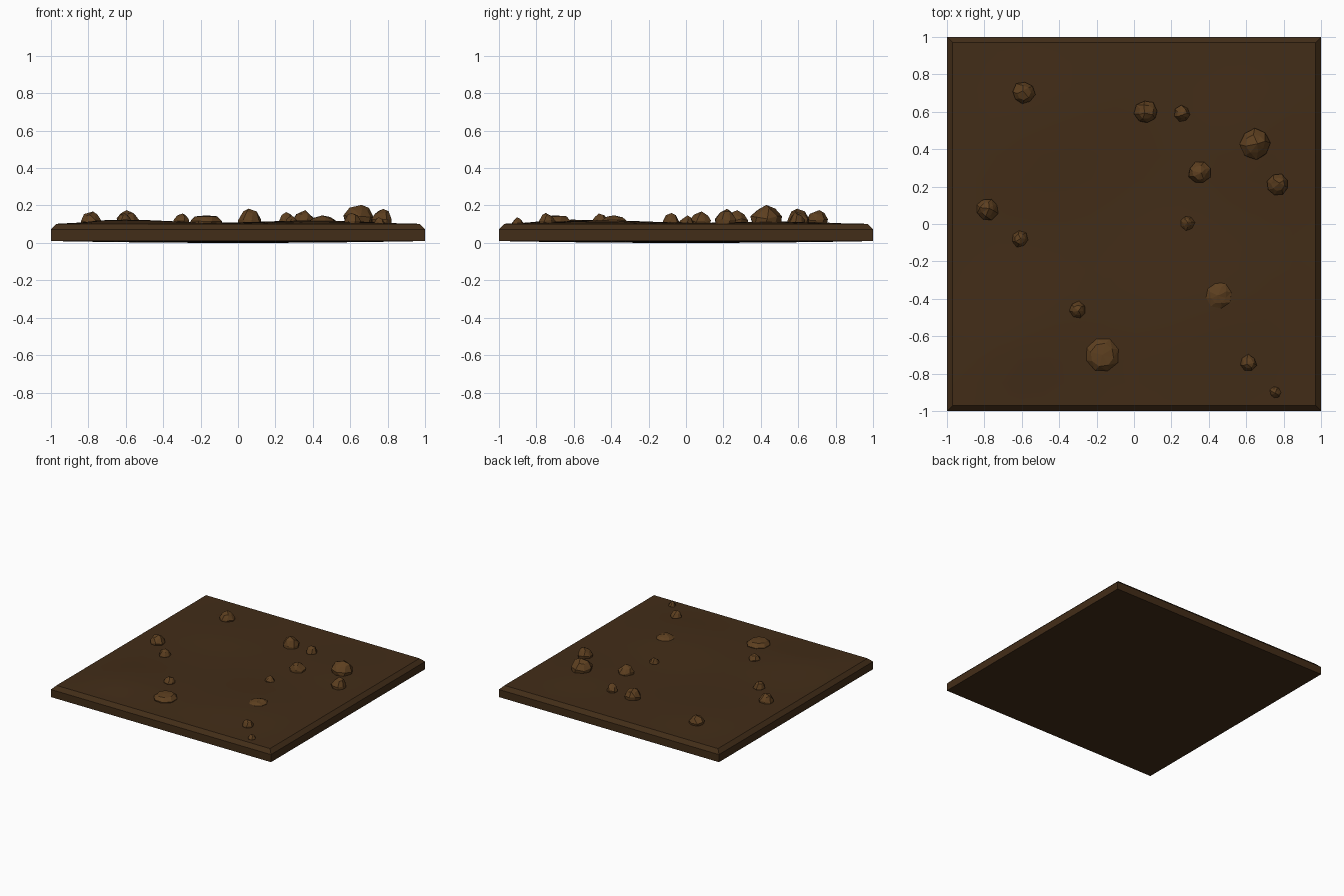
import bpy, bmesh, math, random

if "Cube" in bpy.data.objects:
    bpy.data.objects.remove(bpy.data.objects["Cube"])

random.seed(7)


def material(name, color):
    m = bpy.data.materials.new(name)
    m.diffuse_color = (*color, 1)
    m.use_nodes = True
    m.node_tree.nodes["Principled BSDF"].inputs["Base Color"].default_value = m.diffuse_color
    return m


def finish(bm, name, mat):
    bmesh.ops.recalc_face_normals(bm, faces=bm.faces[:])
    me = bpy.data.meshes.new(name)
    bm.to_mesh(me)
    bm.free()
    me.materials.append(mat)
    ob = bpy.data.objects.new(name, me)
    bpy.context.collection.objects.link(ob)
    return ob


soil = material("soil", (0.055, 0.026, 0.009))
stone = material("clod", (0.11, 0.05, 0.014))

# Gentle mounds on the soil surface: x, y, height, spread
MOUNDS = [(-0.6, -0.6, 0.022, 0.35), (0.4, -0.45, 0.018, 0.4),
          (0.6, 0.45, 0.012, 0.3), (-0.55, 0.5, 0.012, 0.35),
          (0.0, 0.15, -0.004, 0.3)]


def ground_z(x, y):
    edge = min(1, (0.97 - max(abs(x), abs(y))) / 0.25)
    return 0.102 + edge * sum(
        h * math.exp(-((x - a) ** 2 + (y - b) ** 2) / s ** 2) for a, b, h, s in MOUNDS)


# Soil slab: uneven top, chamfered rim, straight sides, slightly sagging bottom
N = 16
bm = bmesh.new()
bmesh.ops.create_grid(bm, x_segments=N, y_segments=N, size=0.97)
for v in bm.verts:
    v.co.z = ground_z(v.co.x, v.co.y)
for scale, z in ((1 / 0.97, 0.072), (1, 0.01)):
    rim = [e for e in bm.edges if e.is_boundary]
    new = bmesh.ops.extrude_edge_only(bm, edges=rim)["geom"]
    for v in new:
        if isinstance(v, bmesh.types.BMVert):
            v.co.x *= scale
            v.co.y *= scale
            v.co.z = z
bottom = bmesh.ops.create_grid(bm, x_segments=N, y_segments=N, size=1)["verts"]
for v in bottom:
    v.co.z = 0.01 * (1 - (1 - v.co.x ** 2) * (1 - v.co.y ** 2))
bmesh.ops.remove_doubles(bm, verts=bm.verts[:], dist=0.001)
slab = finish(bm, "soil_slab", soil)
slab.data.shade_smooth()
bpy.context.view_layer.objects.active = slab
slab.select_set(True)
bpy.ops.object.shade_smooth_by_angle(angle=math.radians(25))


# Faceted clod: jittered rings closed by an off-centre peak
def clod(i, x, y, r, top):
    base = ground_z(x, y) - 0.02
    flat = r > 1.7 * (top - 0.1)
    rings = ((0.88, 0.0), (1.0, 0.45), (0.68, 0.9)) if flat else \
            ((0.9, 0.0), (1.0, 0.4), (0.62, 0.78))
    sides = 8 if r > 0.05 else 7
    jit = 0.03 if flat else 0.09
    turn = random.uniform(0, math.tau)
    bm = bmesh.new()
    loops = []
    for k, (s, t) in enumerate(rings):
        loop = []
        for j in range(sides):
            a = turn + (j + 0.25 * k) * math.tau / sides
            q = r * s * (1 + random.uniform(-jit, jit))
            z = base + (top - base) * (t + random.uniform(-jit, jit) * (k > 0))
            loop.append(bm.verts.new((x + q * math.cos(a), y + q * math.sin(a), z)))
        loops.append(loop)
    off = 0 if flat else 0.2 * r
    peak = bm.verts.new((x + random.uniform(-off, off), y + random.uniform(-off, off), top))
    bm.faces.new(loops[0])
    for j in range(sides):
        n = (j + 1) % sides
        for lo, hi in zip(loops, loops[1:]):
            bm.faces.new((lo[j], lo[n], hi[j]))
            bm.faces.new((lo[n], hi[n], hi[j]))
        bm.faces.new((loops[-1][j], loops[-1][n], peak))
    finish(bm, f"clod_{i:02d}", stone)


# Scattered clods: x, y, radius, top height
CLODS = [(-0.59, 0.70, 0.06, 0.175), (0.065, 0.60, 0.063, 0.183), (0.258, 0.59, 0.044, 0.165),
         (0.65, 0.43, 0.082, 0.203), (0.35, 0.275, 0.06, 0.175), (0.77, 0.21, 0.058, 0.182),
         (-0.785, 0.08, 0.059, 0.168), (-0.61, -0.08, 0.045, 0.16), (0.285, 0.005, 0.038, 0.147),
         (0.45, -0.38, 0.071, 0.147), (-0.30, -0.46, 0.045, 0.157), (-0.17, -0.70, 0.092, 0.147),
         (0.61, -0.745, 0.045, 0.16), (0.755, -0.90, 0.03, 0.137)]
for i, c in enumerate(CLODS, 1):
    clod(i, *c)
